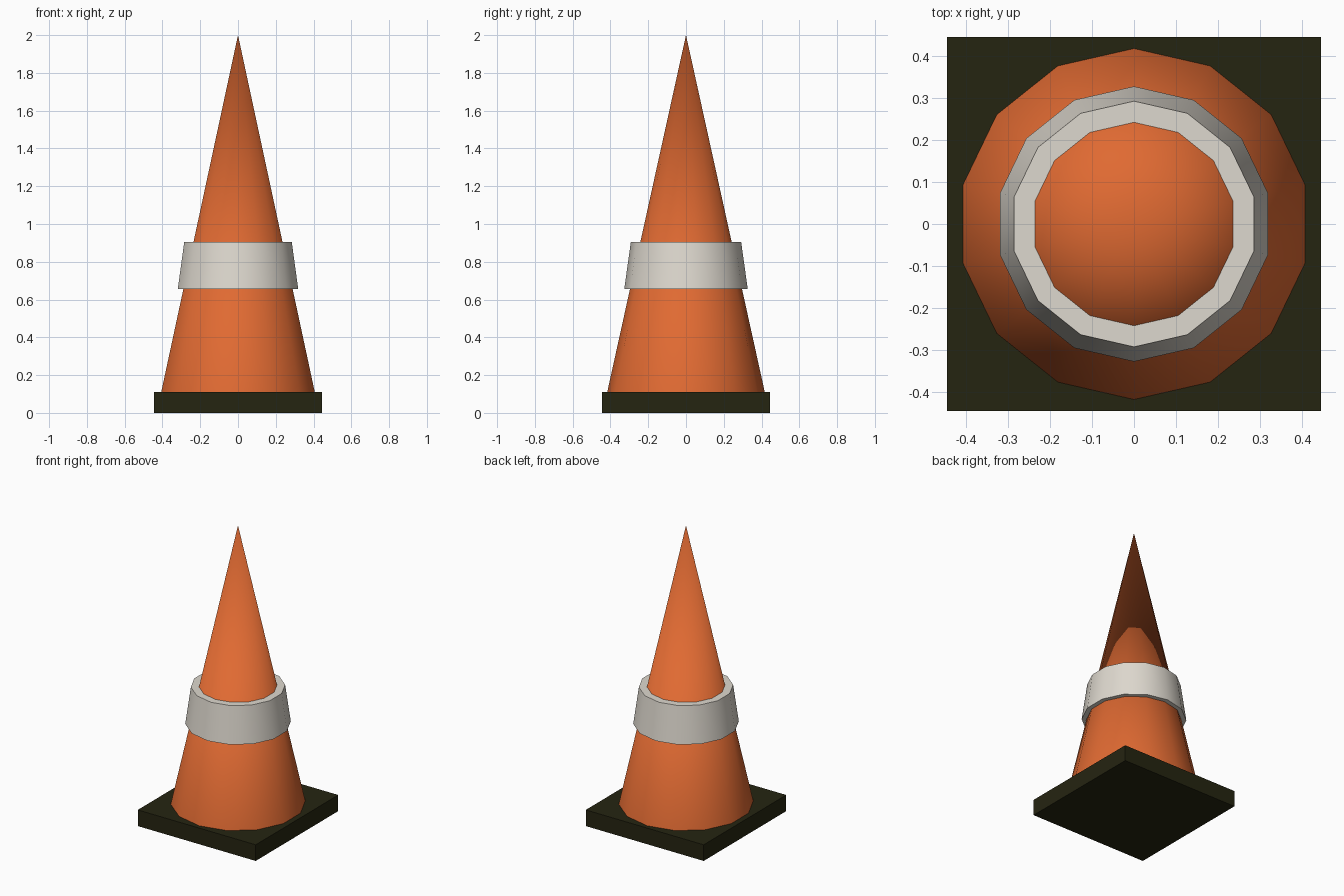
import bpy
import bmesh
from math import radians, sin, cos, tau

SIDES = 14

if "Cube" in bpy.data.objects:
    bpy.data.objects.remove(bpy.data.objects["Cube"], do_unlink=True)


def material(name, colour):
    mat = bpy.data.materials.new(name)
    mat.use_nodes = True
    mat.diffuse_color = (*colour, 1)
    bsdf = mat.node_tree.nodes["Principled BSDF"]
    bsdf.inputs["Base Color"].default_value = (*colour, 1)
    bsdf.inputs["Roughness"].default_value = 0.8
    return mat


def finish(name, bm, mat, smooth=False):
    bmesh.ops.recalc_face_normals(bm, faces=bm.faces)
    mesh = bpy.data.meshes.new(name)
    bm.to_mesh(mesh)
    bm.free()
    mesh.materials.append(mat)
    obj = bpy.data.objects.new(name, mesh)
    bpy.context.collection.objects.link(obj)
    if smooth:
        bpy.ops.object.select_all(action="DESELECT")
        obj.select_set(True)
        bpy.context.view_layer.objects.active = obj
        bpy.ops.object.shade_smooth_by_angle(angle=radians(35))
    return obj


def ring_of_verts(bm, radius, z):
    # One corner points along +y
    return [bm.verts.new((radius * sin(tau * i / SIDES), radius * cos(tau * i / SIDES), z))
            for i in range(SIDES)]


def bridge(bm, a, b):
    for i in range(SIDES):
        j = (i + 1) % SIDES
        bm.faces.new((a[i], a[j], b[j], b[i]))


BASE_TOP, TIP, CONE_RADIUS = 0.11, 2.0, 0.417


def cone_radius(z):
    return CONE_RADIUS * (TIP - z) / (TIP - BASE_TOP)


orange = material("cone orange", (0.745, 0.144, 0.032))
white = material("collar off white", (0.73, 0.69, 0.62))
black = material("base dark olive", (0.0185, 0.0178, 0.0055))

# Square base slab
bm = bmesh.new()
bmesh.ops.create_cube(bm, size=1)
bmesh.ops.scale(bm, vec=(0.89, 0.89, BASE_TOP), verts=bm.verts)
bmesh.ops.translate(bm, vec=(0, 0, BASE_TOP / 2), verts=bm.verts)
finish("base", bm, black)

# Pointed cone body
bm = bmesh.new()
rim = ring_of_verts(bm, CONE_RADIUS, BASE_TOP)
tip = bm.verts.new((0, 0, TIP))
for i in range(SIDES):
    bm.faces.new((rim[i], rim[(i + 1) % SIDES], tip))
bm.faces.new(rim)
finish("cone_body", bm, orange, smooth=True)

# Collar fitted around the cone, with flat top and bottom rims
LOW, HIGH = 0.655, 0.905
bm = bmesh.new()
profile = [(0.327, LOW), (0.292, HIGH), (cone_radius(HIGH), HIGH), (cone_radius(LOW), LOW)]
loops = [ring_of_verts(bm, r, z) for r, z in profile]
for k in range(3):
    bridge(bm, loops[k], loops[k + 1])
bridge(bm, loops[3], loops[0])
# The inner wall rests against the cone, so it is left out
inner = [f for f in bm.faces if all(v in loops[2] + loops[3] for v in f.verts)]
bmesh.ops.delete(bm, geom=inner, context="FACES_ONLY")
finish("reflective_collar", bm, white, smooth=True)
